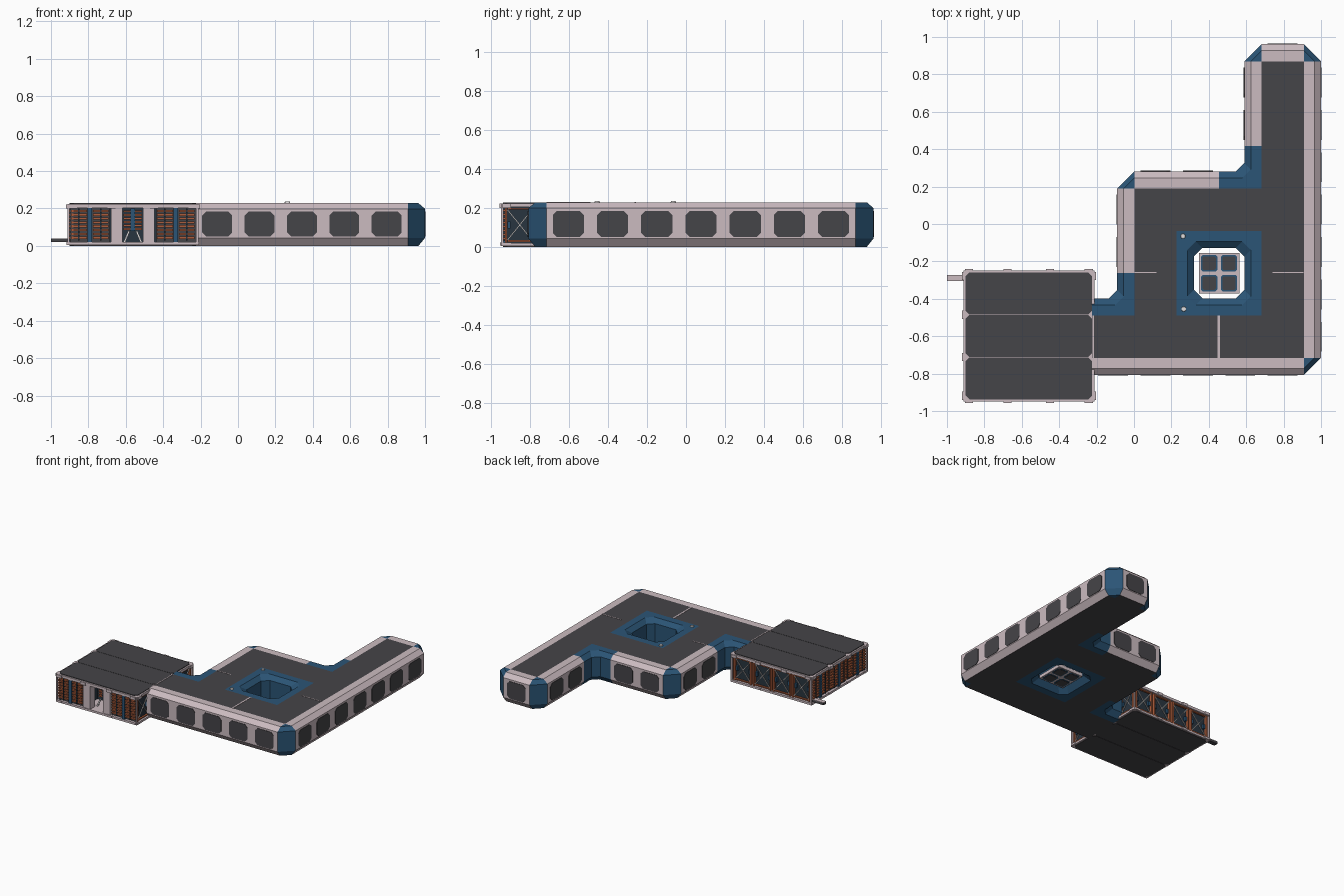
import bpy, bmesh, math
from mathutils import Vector, Matrix

if "Cube" in bpy.data.objects:
    bpy.data.objects.remove(bpy.data.objects["Cube"])

def mat(name, r, g, b):
    m = bpy.data.materials.new(name)
    m.diffuse_color = (r, g, b, 1)
    m.use_nodes = True
    m.node_tree.nodes["Principled BSDF"].inputs["Base Color"].default_value = m.diffuse_color
    return m

DARK = mat("dark_grey", 0.06, 0.058, 0.065)
PINK = mat("pale_pink_grey", 0.60, 0.50, 0.53)
BLUE = mat("steel_blue", 0.024, 0.09, 0.18)
RUST = mat("rust_orange", 0.42, 0.11, 0.045)
WHITE = mat("off_white", 0.75, 0.73, 0.73)
NAVY = mat("dark_navy", 0.022, 0.035, 0.05)

parts = {}
def part(name, m):
    if name not in parts:
        parts[name] = (bmesh.new(), [m])
    return parts[name][0]

def box(name, m, lo, hi, M=Matrix()):
    lo, hi = Vector(lo), Vector(hi)
    T = M @ Matrix.Translation((lo + hi) / 2) @ Matrix.Diagonal((*(hi - lo), 1))
    bmesh.ops.create_cube(part(name, m), size=1, matrix=T)

def plate(name, m, M, hw, hh, c, t):
    """Plate with cut corners, lying in local XY, thickness t both ways."""
    bm = part(name, m)
    o = [(hw, hh - c), (hw - c, hh), (c - hw, hh), (-hw, hh - c),
         (-hw, c - hh), (c - hw, -hh), (hw - c, -hh), (hw, c - hh)]
    a = [bm.verts.new(M @ Vector((x, y, -t))) for x, y in o]
    b = [bm.verts.new(M @ Vector((x, y, t))) for x, y in o]
    bm.faces.new(b)
    bm.faces.new(a[::-1])
    for i in range(8):
        j = (i + 1) % 8
        bm.faces.new((a[i], a[j], b[j], b[i]))

# ---- main hall on a module grid ----
P, X0, Y0 = 0.2265, 0.002, -0.716
def grid(i, j):
    return Vector((X0 + P * i, Y0 + P * j, 0))

# rim section: (offset from roof edge, height)
SECTION = [(0, .228), (.057, .228), (.092, .198), (.092, .043), (.057, 0), (0, 0)]
hall = part("hall_shell", DARK)
parts["hall_shell"][1].extend([PINK, BLUE])

def rim(corners, closed):
    pts = [grid(*c) for c in corners]
    n = len(pts)
    edges = [(pts[i], pts[(i + 1) % n]) for i in range(n if closed else n - 1)]
    dirs = [(b - a).normalized() for a, b in edges]
    E = len(edges)
    def concave(i):  # corner between edge i-1 and edge i
        if not closed and i in (0, E):
            return False
        return dirs[i - 1].cross(dirs[i % E]).z < 0
    cols, tags = [], []
    for i, (a, b) in enumerate(edges):
        t = dirs[i]
        nrm = Vector((t.y, -t.x, 0))
        N = round((b - a).length / P)
        for k in range(N + 1):
            s = 0
            if k == 0 and concave(i):
                s = 1
            if k == N and concave(i + 1 if closed is False else (i + 1) % E):
                s = -1
            cols.append([a + t * (P * k + s * (d + min(d, .045))) + nrm * d + Vector((0, 0, z))
                         for d, z in SECTION])
            if k == N:
                tags.append(2)  # corner piece
                continue
            blue = (k == 0 and concave(i)) or (k == N - 1 and concave((i + 1) % E if closed else i + 1))
            tags.append(2 if blue else 1)
            if not blue:  # one window per straight module
                M = Matrix((t, (0, 0, 1), nrm)).transposed().to_4x4()
                M.translation = a + t * P * (k + .5) + nrm * .092 + Vector((0, 0, .117))
                plate("windows", DARK, M, .08, .067, .022, .003)
    C = len(cols)
    for i in range(C if closed else C - 1):
        A, B = cols[i], cols[(i + 1) % C]
        for l in range(5):
            f = hall.faces.new([hall.verts.new(v) for v in (A[l], A[l + 1], B[l + 1], B[l])])
            f.material_index = 0 if (l == 4 and tags[i] == 1) else tags[i]

rim([(-1, 0), (4, 0), (4, 7), (3, 7), (3, 4), (0, 4), (0, 1), (-1, 1)], False)
rim([(1, 1), (1, 3), (3, 3), (3, 1)], True)  # courtyard

# roof and floor modules
cells = {(-1, 0)} | {(i, j) for i in range(4) for j in range(7 if i == 3 else 4)}
cells -= {(i, j) for i in (1, 2) for j in (1, 2)}
for i, j in cells:
    for z in (.228, 0):
        hall.faces.new([hall.verts.new(grid(i + a, j + b) + Vector((0, 0, z)))
                        for a, b in ((0, 0), (1, 0), (1, 1), (0, 1))])
bmesh.ops.remove_doubles(hall, verts=hall.verts[:], dist=1e-4)
bmesh.ops.holes_fill(hall, edges=[e for e in hall.edges if e.is_boundary], sides=0)
bmesh.ops.recalc_face_normals(hall, faces=hall.faces[:])

# roof seams and small roof caps
for x0, x1, y0, y1 in ((0, .12, -.263, -.257), (.74, .906, -.263, -.257),
                       (.447, .459, -.716, -.49), (-.222, -.215, -.716, -.49)):
    box("roof_seams", PINK, (x0, y0, .226), (x1, y1, .23))
for x, y in ((.262, -.065), (.266, -.455)):
    bmesh.ops.create_cone(part("roof_caps", WHITE), cap_ends=True, segments=12, radius1=.014,
                          radius2=.012, depth=.012, matrix=Matrix.Translation((x, y, .23)))

# courtyard platform with four panels
cx, cy = grid(2, 2).xy
box("courtyard_platform", PINK, (cx - .108, cy - .108, .02), (cx + .108, cy + .108, .045))
for sx in (-1, 1):
    for sy in (-1, 1):
        M = Matrix.Translation((cx + sx * .053, cy + sy * .053, .0325))
        plate("platform_trim", BLUE, M, .044, .044, .01, .0145)
        plate("platform_panels", DARK, M, .036, .036, .008, .0165)

# ---- square service bay ----
H, CX, CY = .35, -.5625, -.5985
bay = Matrix.Translation((CX, CY, 0))
box("bay_core", NAVY, (-H + .03, -H + .18, .01), (H - .03, H - .03, .21), bay)
for s in (-1, 1):
    a, b = sorted((s * .115, s * (H - .03)))
    box("bay_core", NAVY, (a, -H + .03, .01), (b, -H + .18, .21), bay)
box("bay_roof_frame", PINK, (-H, -H, .203), (H, H, .223), bay)
box("bay_floor_frame", PINK, (-H, -H, .004), (H, H, .02), bay)
for k in (-1, 0, 1):  # roof and floor strips
    for z in (.2245, .0035):
        plate("bay_roof_strips", DARK, bay @ Matrix.Translation((0, k * .2265, z)), .338, .112, .02, .0035)

def bar(name, m, M, u0, z0, u1, z1, v, w):
    a, b = Vector((u0, v, z0)), Vector((u1, v, z1))
    R = Matrix.Rotation(-math.atan2(z1 - z0, u1 - u0), 4, 'Y')
    L = (b - a).length / 2
    box(name, m, (-L, -w, -w), (L, w, w), M @ Matrix.Translation((a + b) / 2) @ R)

def louvers(M, uc):
    box("louver_backs", DARK, (uc - .107, -H + .02, .02), (uc + .107, -H + .032, .205), M)
    for i in range(8):
        z = .038 + i * .0205
        for s in (-1, 1):
            a, b = sorted((uc + s * .016, uc + s * .1))
            box("louver_slats", RUST, (a, -H + .005, z), (b, -H + .022, z + .011), M)
    box("louver_straps", BLUE, (uc - .012, -H + .004, .02), (uc + .012, -H + .022, .205), M)
    for s in (-1, 1):
        box("louver_clips", NAVY, (uc + s * .058 - .004, -H + .003, .03), (uc + s * .058 + .004, -H + .02, .2), M)

def truss(M):
    p = 2 * (H - .012) / 4
    for k in range(4):
        u = -H + .012 + p * (k + .5)
        a, b = u - p / 2 + .022, u + p / 2 - .022
        for x in (a - .008, b + .008):
            box("truss_frames", RUST, (x - .006, -H + .006, .02), (x + .006, -H + .026, .205), M)
        for z in (.026, .192):
            box("truss_frames", RUST, (a, -H + .008, z), (b, -H + .022, z + .008), M)
        for x in (a + .008, b - .008):
            box("truss_blocks", BLUE, (x - .008, -H + .015, .095), (x + .008, -H + .032, .13), M)
        bar("truss_braces", WHITE, M, a, .035, b, .19, -H + .012, .003)
        bar("truss_braces", WHITE, M, a, .19, b, .035, -H + .015, .003)

for q in range(4):  # front, right, back, left
    M = bay @ Matrix.Rotation(q * math.pi / 2, 4, 'Z')
    box("bay_corner_posts", PINK, (-H, -H, .01), (-H + .012, -H + .012, .21), M)
    for u in (-.32, -.1133, .1133, .32):
        box("bay_lugs", PINK, (u - .022, -H - .008, .2), (u + .022, -H + .01, .222), M)
        box("bay_lugs", PINK, (u - .022, -H - .004, .006), (u + .022, -H + .01, .022), M)
    if q in (1, 2):
        truss(M)
    else:
        for u in ((-.23, .23) if q == 0 else (-.23, 0, .23)):
            louvers(M, u)

# doorway in the front of the bay
for s in (-1, 1):
    a, b = sorted((s * .055, s * .117))
    box("door_pillars", PINK, (a, -H + .004, .015), (b, -H + .06, .21), bay)
for i in range(6):
    z = .085 + i * .019
    box("door_grille", RUST, (-.05, -H + .1, z), (.05, -H + .115, z + .01), bay)
box("door_strap", BLUE, (-.012, -H + .095, .08), (.012, -H + .12, .2), bay)
for s in (-1, 1):
    bar("door_ramp_struts", WHITE, bay, s * .045, .02, s * .02, .08, -H + .08, .005)

# side rail sticking out to the left
box("side_rail", DARK, (-1.0, -.305, .02), (-.9, -.272, .036))
box("side_rail_top", PINK, (-1.0, -.305, .036), (-.9, -.272, .04))

for name, (bm, mats) in parts.items():
    me = bpy.data.meshes.new(name)
    bm.to_mesh(me)
    bm.free()
    for m in mats:
        me.materials.append(m)
    bpy.context.collection.objects.link(bpy.data.objects.new(name, me))
